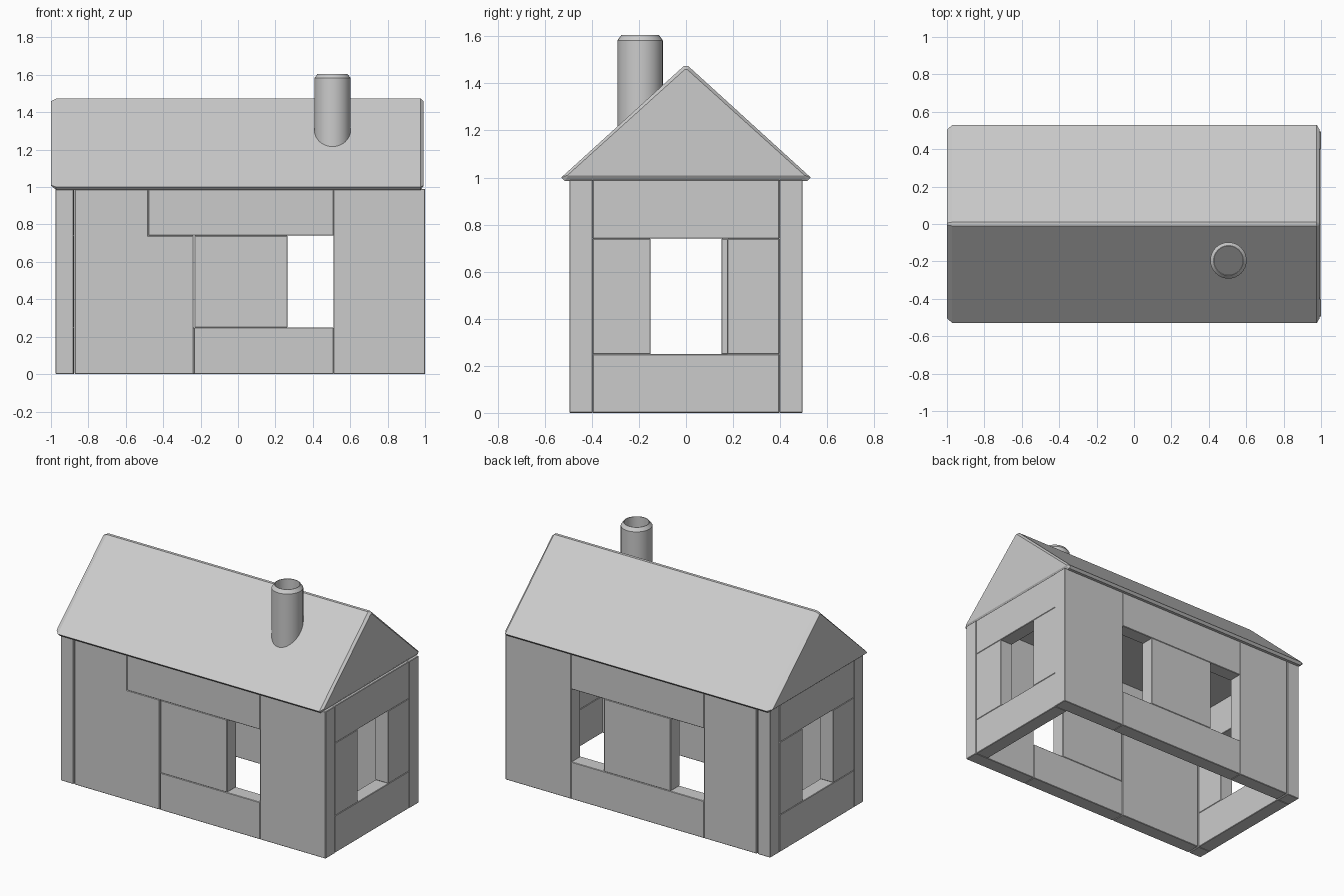
import bpy, bmesh, math

cube = bpy.data.objects.get("Cube")
if cube:
    bpy.data.objects.remove(cube, do_unlink=True)

grey = bpy.data.materials.new("plain grey")
grey.use_nodes = True
COLOUR = (0.6, 0.6, 0.6, 1)
grey.diffuse_color = COLOUR
grey.node_tree.nodes["Principled BSDF"].inputs["Base Color"].default_value = COLOUR


def finish(name, bm, bevel=0.0):
    bmesh.ops.recalc_face_normals(bm, faces=bm.faces)
    mesh = bpy.data.meshes.new(name)
    bm.to_mesh(mesh)
    bm.free()
    mesh.materials.append(grey)
    obj = bpy.data.objects.new(name, mesh)
    bpy.context.collection.objects.link(obj)
    if bevel:
        mod = obj.modifiers.new("Bevel", 'BEVEL')
        mod.width = bevel
        mod.segments = 1
    return obj


def loft(name, rings, cap=True, closed=False, bevel=0.0):
    """Join equal-length rings of points with quads."""
    bm = bmesh.new()
    loops = [[bm.verts.new(p) for p in ring] for ring in rings]
    pairs = list(zip(loops, loops[1:]))
    if closed:
        pairs.append((loops[-1], loops[0]))
    n = len(loops[0])
    for a, b in pairs:
        for i in range(n):
            j = (i + 1) % n
            bm.faces.new((a[i], a[j], b[j], b[i]))
    if cap:
        bm.faces.new(loops[0])
        bm.faces.new(loops[-1])
    return finish(name, bm, bevel)


def panel(name, outline, y0, y1):
    """Wall panel: an x-z outline given thickness along y."""
    return loft(name, [[(x, y, z) for x, z in outline] for y in (y0, y1)], bevel=0.003)


def block(name, x0, x1, y0, y1, z0, z1):
    return panel(name, [(x0, z0), (x1, z0), (x1, z1), (x0, z1)], y0, y1)


TOP, HEAD, SILL = 0.99, 0.74, 0.25
OUT, IN = 0.495, 0.397

# Long walls: parts shared by front and back
for side, s in (("front", -1), ("back", 1)):
    y0, y1 = sorted((s * OUT, s * IN))
    block(side + "_corner_post", -0.975, -0.88, y0, y1, 0, TOP)
    block(side + "_wide_wall", 0.51, 1.0, y0, y1, 0, TOP)
    block(side + "_lintel", -0.48, 0.51, y0, y1, HEAD, TOP)
    block(side + "_middle_panel", -0.232, 0.265, y0, y1, SILL, HEAD)

# Front wall steps under the lintel; back wall leaves a second opening
panel("front_stepped_wall", [(-0.873, 0), (-0.238, 0), (-0.238, HEAD), (-0.48, HEAD),
                             (-0.48, TOP), (-0.873, TOP)], -OUT, -IN)
block("front_sill", -0.235, 0.51, -OUT, -IN, 0, SILL)
block("back_narrow_wall", -0.873, -0.48, IN, OUT, 0, TOP)
block("back_sill", -0.48, 0.51, IN, OUT, 0, SILL)

# End walls, each the other turned by half a turn
for side, x0, x1, s in (("left", 0.9, 0.998, 1), ("right", -0.975, -0.877, -1)):
    block(side + "_end_sill", x0, x1, -IN, IN, 0, SILL)
    block(side + "_end_lintel", x0, x1, -IN, IN, HEAD, TOP)
    for part, a, b in (("near", -IN, -0.15), ("far", 0.175, IN)):
        y0, y1 = sorted((s * a, s * b))
        block(f"{side}_end_{part}_jamb", x0, x1, y0, y1, SILL, HEAD)


# Gable roof with chamfered ends
def gable(x, half):
    return [(x, y, z) for y, z in half] + [(x, -y, z) for y, z in reversed(half)]


outer = [(0.515, 0.985), (0.53, 1.0), (0.01, 1.473)]
inner = [(0.5, 1.008), (0.503, 1.01), (0.005, 1.459)]
loft("roof", [gable(-1.0, inner), gable(-0.972, outer),
              gable(0.977, outer), gable(0.993, inner)])

# Hollow round chimney with a chamfered rim
profile = [(0.097, 1.12), (0.097, 1.582), (0.08, 1.605), (0.076, 1.605), (0.076, 1.12)]
SIDES = 32
angles = [math.tau * i / SIDES for i in range(SIDES)]
chimney = loft("chimney", [[(0.505 + r * math.cos(a), -0.195 + r * math.sin(a), z)
                            for a in angles] for r, z in profile], cap=False, closed=True)
bpy.ops.object.select_all(action='DESELECT')
chimney.select_set(True)
bpy.context.view_layer.objects.active = chimney
bpy.ops.object.shade_smooth_by_angle(angle=math.radians(30))
